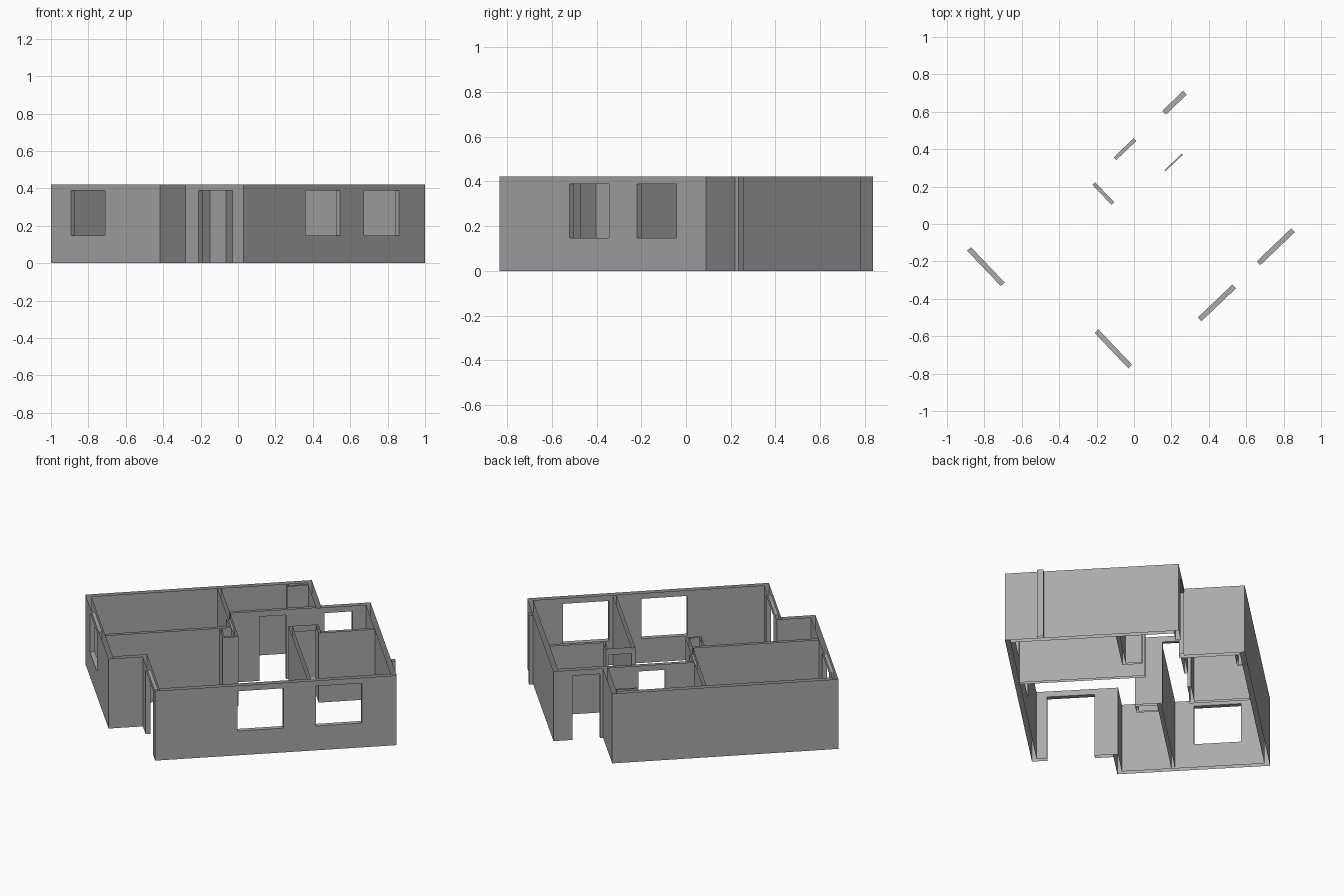
import bpy, bmesh, math
from mathutils import Matrix

cube = bpy.data.objects.get("Cube")
if cube:
    bpy.data.objects.remove(cube, do_unlink=True)

HEIGHT = 0.422
SILL, HEAD = 0.147, 0.388
THICK = 0.028          # outer walls
THIN = 0.02            # partitions
# The plan is laid out square, then turned and moved into place
PLACE = Matrix.Translation((0.03, -0.835, 0)) @ Matrix.Rotation(math.radians(43.63), 4, 'Z')

grey = bpy.data.materials.new("wall grey")
grey.use_nodes = True
grey.diffuse_color = (0.4, 0.4, 0.4, 1)
grey.node_tree.nodes["Principled BSDF"].inputs["Base Color"].default_value = (0.4, 0.4, 0.4, 1)


def boxes(name, spans):
    """One mesh made of boxes given as (u0, u1, v0, v1, z0, z1)."""
    bm = bmesh.new()
    for u0, u1, v0, v1, z0, z1 in spans:
        m = Matrix.Translation(((u0 + u1) / 2, (v0 + v1) / 2, (z0 + z1) / 2))
        m = m @ Matrix.Diagonal((u1 - u0, v1 - v0, z1 - z0, 1))
        bmesh.ops.create_cube(bm, size=1, matrix=m)
    mesh = bpy.data.meshes.new(name)
    bm.to_mesh(mesh)
    bm.free()
    ob = bpy.data.objects.new(name, mesh)
    bpy.context.collection.objects.link(ob)
    return ob


def build(name, walls, openings=()):
    """Merge walls, cut the openings, and leave the tops and bottoms open."""
    ob = boxes(name, [(*w, 0, HEIGHT) for w in walls])
    # A far-off cutter keeps the merge working when there are no openings
    cutter = boxes(name + "_cutter", list(openings) or [(5, 6, 5, 6, 5, 6)])
    cutter.hide_render = True
    mod = ob.modifiers.new("cut", 'BOOLEAN')
    mod.operation, mod.solver, mod.use_self = 'DIFFERENCE', 'EXACT', True
    mod.object = cutter
    deps = bpy.context.evaluated_depsgraph_get()
    mesh = bpy.data.meshes.new_from_object(ob.evaluated_get(deps))
    ob.modifiers.clear()
    bpy.data.objects.remove(cutter, do_unlink=True)
    bm = bmesh.new()
    bm.from_mesh(mesh)
    caps = [f for f in bm.faces if abs(f.normal.z) > 0.9
            and not 0.01 < f.calc_center_median().z < HEIGHT - 0.01]
    bmesh.ops.delete(bm, geom=caps, context='FACES')
    bmesh.ops.remove_doubles(bm, verts=bm.verts, dist=0.0005)
    bmesh.ops.dissolve_limit(bm, angle_limit=0.02, verts=bm.verts, edges=bm.edges)
    bm.transform(PLACE)
    bm.to_mesh(mesh)
    bm.free()
    ob.data = mesh
    mesh.materials.clear()
    mesh.materials.append(grey)
    return ob


def along_u(v, u0, u1, t=THIN):
    return (u0, u1, v, v + t)


def along_v(u, v0, v1, t=THIN):
    return (u, u + t, v0, v1)


def window(u0, u1, v0, v1):
    return (u0, u1, v0, v1, SILL, HEAD)


def door(u0, u1, v0, v1):
    return (u0, u1, v0, v1, -0.1, HEAD)


# Key lines of the plan
EAST, STEP, WEST = 1.34, 1.065, -0.19
NORTH, BACK, PORCH = 1.293, 0.959, 0.45
T = THICK

# Outer shell with entrance, back door and three windows
build("outer_walls", [
    along_u(0, 0, EAST, T),
    along_v(EAST - T, 0, BACK, T),
    along_u(BACK - T, STEP - T, EAST, T),
    along_v(STEP - T, BACK - T, NORTH, T),
    along_u(NORTH - T, WEST, STEP, T),
    along_v(WEST, PORCH, NORTH, T),
    along_u(PORCH, WEST, T, T),
    along_v(0, 0, PORCH + T, T),
], [
    window(0.456, 0.712, -0.1, 0.1),
    window(0.891, 1.147, -0.1, 0.1),
    window(WEST - 0.1, WEST + 0.1, 0.876, 1.137),
    door(-0.1, 0.1, 0.087, 0.348),
    door(1.081, 1.236, BACK - 0.1, BACK + 0.1),
])

# Partitions between rooms
build("partitions", [
    along_v(0.538, 0.63, NORTH - T),
    along_u(0.938, 0.538, STEP - T),
    along_u(0.752, WEST + T, 0.558),
    along_v(0.85, T, 0.721),
], [
    door(0.722, 0.869, 0.9, 1.0),
    door(0.5, 0.6, 0.782, 0.93),
])

# Small washroom with a thin door wall
build("washroom_walls", [
    along_u(0.61, 1.0, EAST - T),
    along_u(0.713, 0.87, 1.014, 0.008),
    along_v(1.0, 0.61, 0.721, 0.014),
], [door(0.87, 1.0, 0.68, 0.75)])

# Service shafts
build("hall_shaft", [
    along_u(0.63, 0.47, 0.538, 0.012),
    along_v(0.47, 0.63, 0.752, 0.012),
])
build("corner_shaft", [
    along_u(1.235, 0.92, STEP - T, 0.01),
    along_v(0.92, 1.235, NORTH - T, 0.01),
])

# Pilaster on the outer face of the east wall
build("pilaster", [(EAST, EAST + 0.022, 0.18, 0.215)])
